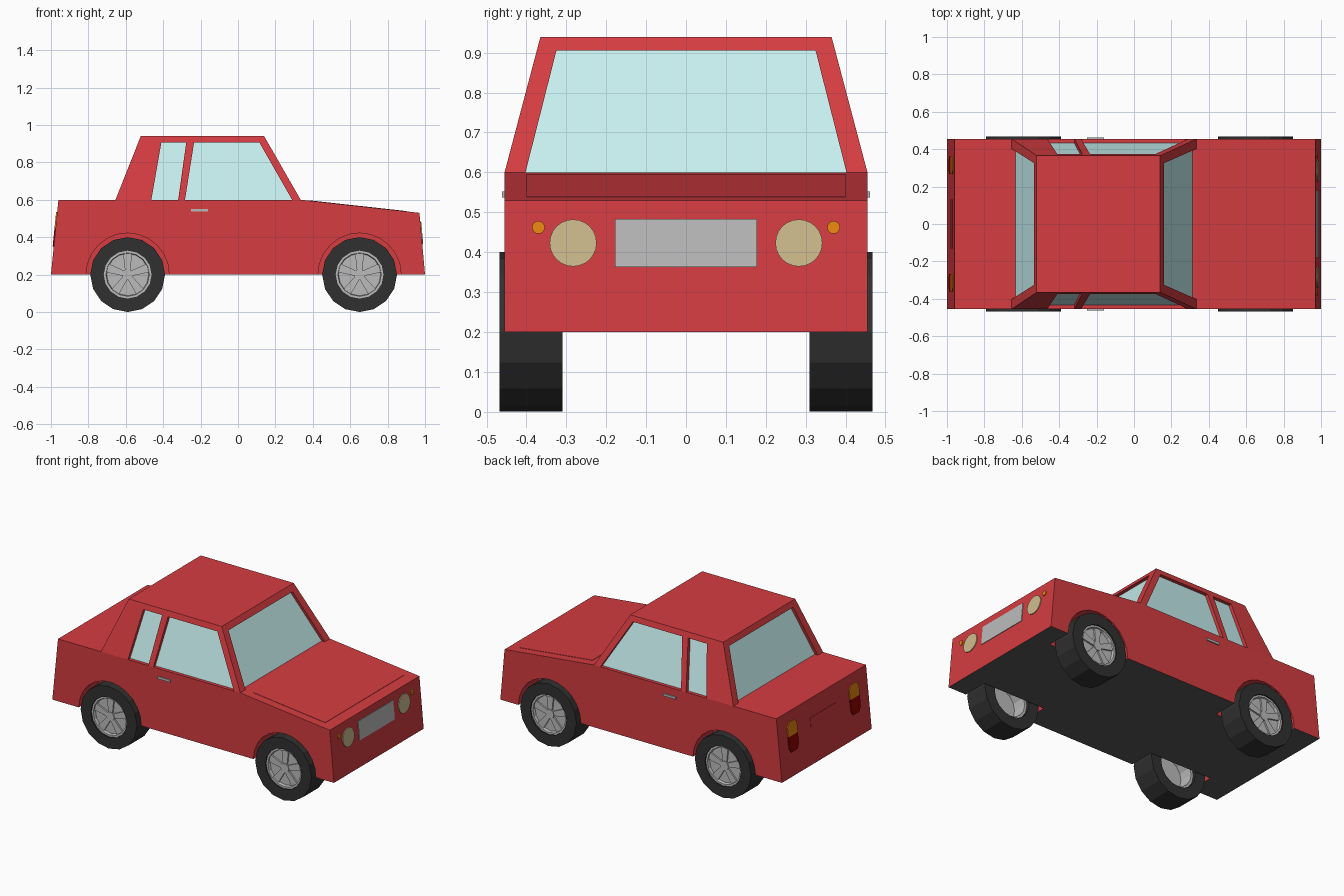
import bpy, bmesh, math
from mathutils import Vector as V

if "Cube" in bpy.data.objects:
    bpy.data.objects.remove(bpy.data.objects["Cube"])


def mat(name, r, g, b):
    m = bpy.data.materials.new(name)
    m.diffuse_color = (r, g, b, 1)
    m.use_nodes = True
    m.node_tree.nodes["Principled BSDF"].inputs["Base Color"].default_value = m.diffuse_color
    return m


RED = mat("red_paint", 0.66, 0.045, 0.052)
GLASS = mat("glass", 0.57, 0.87, 0.87)
BLACK = mat("rubber", 0.03, 0.03, 0.03)
DARK = mat("underside", 0.1, 0.1, 0.1)
CREAM = mat("headlight", 0.62, 0.5, 0.27)
ORANGE = mat("indicator", 0.8, 0.24, 0.005)
LAMP = mat("tail_red", 0.3, 0.0, 0.0)
METAL = mat("metal", 0.5, 0.5, 0.5)


def finish(bm, name, m):
    bmesh.ops.recalc_face_normals(bm, faces=bm.faces)
    me = bpy.data.meshes.new(name)
    bm.to_mesh(me)
    bm.free()
    if m:
        me.materials.append(m)
    ob = bpy.data.objects.new(name, me)
    bpy.context.collection.objects.link(ob)
    return ob


def prism(name, pts, a, b, m=None):
    """Sweep a polygon from offset a to offset b."""
    bm = bmesh.new()
    lo = [bm.verts.new(V(p) + V(a)) for p in pts]
    hi = [bm.verts.new(V(p) + V(b)) for p in pts]
    bm.faces.new(lo)
    bm.faces.new(hi)
    n = len(pts)
    for i in range(n):
        j = (i + 1) % n
        bm.faces.new((lo[i], lo[j], hi[j], hi[i]))
    return finish(bm, name, m)


def circle(r, n, cx=0, cy=0):
    return [(cx + r * math.cos(2 * math.pi * i / n), cy + r * math.sin(2 * math.pi * i / n)) for i in range(n)]


def lathe(name, profile, n, cx, cz, side, m):
    """Revolve a closed (radius, y) profile about the axle."""
    bm = bmesh.new()
    rings = [[bm.verts.new((cx + x, y * side, cz + z)) for x, z in circle(r, n)] for r, y in profile]
    for k in range(len(rings)):
        p, q = rings[k - 1], rings[k]
        for i in range(n):
            j = (i + 1) % n
            bm.faces.new((p[i], p[j], q[j], q[i]))
    return finish(bm, name, m)


def cut(ob, cutters):
    bpy.context.view_layer.objects.active = ob
    for c in cutters:
        c.hide_render = True
        md = ob.modifiers.new("cut", "BOOLEAN")
        md.operation, md.solver, md.object = "DIFFERENCE", "EXACT", c
        bpy.ops.object.modifier_apply(modifier=md.name)
        bpy.data.objects.remove(c)


W = 0.455
AXLES = {"rear": -0.59, "front": 0.65}
SIDES = {"left": 1, "right": -1}

# lower body with wheel wells and a dark underside
profile = [(-1, 0.2), (1, 0.2), (0.97, 0.53), (0.335, 0.6), (-0.96, 0.6)]
body = prism("body", [(x, 0, z) for x, z in profile], (0, -W, 0), (0, W, 0), RED)
body.data.materials.append(DARK)
for f in body.data.polygons:
    if f.normal.z < -0.9:
        f.material_index = 1
cut(body, [prism("well_cutter", [(x, 0, z) for x, z in circle(0.222, 24, ax, 0.2)],
                 (0, 0.29 * s, 0), (0, 0.6 * s, 0), RED)
           for ax in AXLES.values() for s in SIDES.values()])

# tapered cabin
bm = bmesh.new()
base = [bm.verts.new((x, y, 0.6)) for x, y in ((-0.655, -W), (0.335, -W), (0.335, W), (-0.655, W))]
roof = [bm.verts.new((x, y, 0.94)) for x, y in ((-0.52, -0.365), (0.14, -0.365), (0.14, 0.365), (-0.52, 0.365))]
bm.faces.new(base)
bm.faces.new(roof)
for i in range(4):
    j = (i + 1) % 4
    bm.faces.new((base[i], base[j], roof[j], roof[i]))
cabin = finish(bm, "cabin", RED)


# recessed windows: outlines lie on the sloped cabin walls
def on_end(z, front):
    t = (z - 0.6) / 0.34
    return 0.335 - 0.195 * t if front else -0.655 + 0.135 * t


def on_side(z):
    return W - 0.09 * (z - 0.6) / 0.34


LOW, HIGH = 0.6, 0.905
windows = []
for front, name in ((True, "windshield"), (False, "rear_window")):
    pts = [(on_end(z, front), y, z) for y, z in ((-0.405, LOW), (0.405, LOW), (0.325, HIGH), (-0.325, HIGH))]
    windows.append((name, pts, V((1 if front else -1, 0, 0))))
for side, s in SIDES.items():
    for name, o in (("front_window", [(-0.285, LOW), (0.295, LOW), (0.115, HIGH), (-0.235, HIGH)]),
                    ("quarter_window", [(-0.465, LOW), (-0.32, LOW), (-0.277, HIGH), (-0.41, HIGH)])):
        windows.append((f"{side}_{name}", [(x, s * on_side(z), z) for x, z in o], V((0, s, 0))))
cutters = []
for name, pts, d in windows:
    low = [(x, y, z - 0.01 if z == LOW else z) for x, y, z in pts]
    cutters.append(prism("window_cutter", low, d * -0.025, d * 0.1, RED))
    prism(name, pts, d * -0.03, d * -0.022, GLASS)
cut(cabin, cutters)


# thin plates following the sloped nose and tail
def plate(name, yz, end, thick, m):
    pts = [(1 - (z - 0.2) * 0.03 / 0.33 if end > 0 else -1 + (z - 0.2) * 0.1, y, z) for y, z in yz]
    return prism(name, pts, (-0.005 * end, 0, 0), (thick * end, 0, 0), m)


plate("grille", [(-0.178, 0.363), (0.178, 0.363), (0.178, 0.483), (-0.178, 0.483)], 1, 0.004, METAL)
plate("rear_panel", [(-0.13, 0.42), (0.13, 0.42), (0.13, 0.485), (-0.13, 0.485)], -1, 0.002, RED)
for side, s in SIDES.items():
    plate(f"{side}_headlight", circle(0.059, 24, 0.283 * s, 0.423), 1, 0.005, CREAM)
    plate(f"{side}_front_indicator", circle(0.016, 16, 0.37 * s, 0.462), 1, 0.005, ORANGE)
    c = 0.314 * s
    plate(f"{side}_rear_indicator", [(c - 0.048, 0.45), (c + 0.048, 0.45), (c + 0.048, 0.51),
                                     (c + 0.03, 0.535), (c - 0.03, 0.535), (c - 0.048, 0.51)], -1, 0.006, ORANGE)
    plate(f"{side}_tail_light", [(c - 0.048, 0.45), (c - 0.048, 0.38), (c - 0.03, 0.35),
                                 (c + 0.03, 0.35), (c + 0.048, 0.38), (c + 0.048, 0.45)], -1, 0.006, LAMP)
    # door handle
    prism(f"{side}_door_handle", [(-0.25, 0, 0.537), (-0.16, 0, 0.537), (-0.16, 0, 0.552), (-0.25, 0, 0.552)],
          (0, 0.45 * s, 0), (0, 0.462 * s, 0), METAL)

# hood panel, barely proud of the body
hood = [(x, y, 0.6 - (x - 0.335) * 0.07 / 0.635) for x, y in ((0.385, -0.4), (0.9, -0.4), (0.9, 0.4), (0.385, 0.4))]
prism("hood", hood, (0, 0, -0.01), (0, 0, 0.002), RED)

# wheels: square tyre, rim ring, recessed disc and five spokes
for end, ax in AXLES.items():
    for side, s in SIDES.items():
        n = f"{end}_{side}"
        lathe(n + "_tyre", [(0.2, 0.31), (0.2, 0.468), (0.128, 0.468), (0.128, 0.31)], 16, ax, 0.2, s, BLACK)
        lathe(n + "_rim", [(0.129, 0.33), (0.129, 0.46), (0.116, 0.46), (0.112, 0.44), (0.112, 0.33)],
              16, ax, 0.2, s, METAL)
        prism(n + "_disc", [(x, 0, z) for x, z in circle(0.12, 16, ax, 0.2)],
              (0, 0.42 * s, 0), (0, 0.442 * s, 0), METAL)
        for k in range(5):
            a = math.pi / 2 + k * 2 * math.pi / 5
            u, v = V((math.cos(a), 0, math.sin(a))), V((-math.sin(a), 0, math.cos(a)))
            o = V((ax, 0, 0.2))
            pts = [o + u * r + v * w for r, w in ((0.02, -0.014), (0.114, -0.024), (0.114, 0.024), (0.02, 0.014))]
            prism(f"{n}_spoke_{k + 1}", pts, (0, 0.435 * s, 0), (0, 0.452 * s, 0), METAL)
        prism(n + "_hub", [(x, 0, z) for x, z in circle(0.03, 10, ax, 0.2)],
              (0, 0.435 * s, 0), (0, 0.456 * s, 0), METAL)
